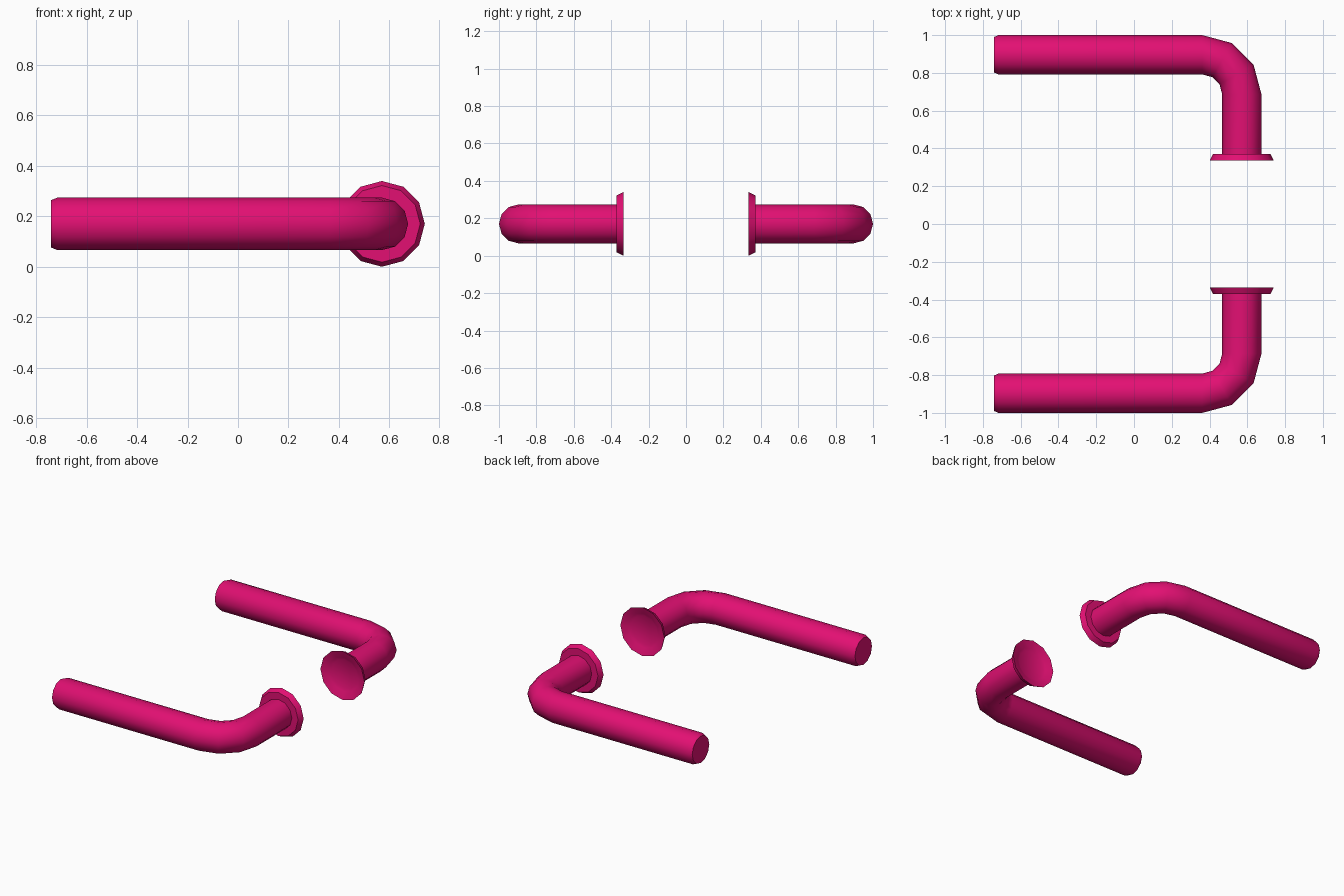
import bpy, bmesh, math
from mathutils import Vector

cube = bpy.data.objects.get("Cube")
if cube:
    bpy.data.objects.remove(cube, do_unlink=True)

pink = bpy.data.materials.new("magenta_pink")
pink.use_nodes = True
colour = (0.76, 0.005, 0.17, 1)
pink.diffuse_color = colour
pink.node_tree.nodes["Principled BSDF"].inputs["Base Color"].default_value = colour

SIDES = 12
HEIGHT = 0.17
STEM_X = 0.571
TUBE_R = 0.104
BEND_R = 0.21
BEND_X = STEM_X - BEND_R
BEND_Y = -0.686


def loft(name, stations, side):
    """Skin rings given as (x, y, heading, radius); side -1 mirrors to the back."""
    bm = bmesh.new()
    rings = []
    for x, y, heading, radius in stations:
        across = Vector((math.sin(heading), -math.cos(heading), 0))
        ring = []
        for i in range(SIDES):
            a = math.tau * i / SIDES
            p = Vector((x, y, HEIGHT)) + radius * (across * math.cos(a) + Vector((0, 0, math.sin(a))))
            ring.append(bm.verts.new((p.x, p.y * side, p.z)))
        rings.append(ring)
    for lower, upper in zip(rings, rings[1:]):
        for i in range(SIDES):
            j = (i + 1) % SIDES
            bm.faces.new((lower[i], lower[j], upper[j], upper[i]))
    bm.faces.new(rings[0])
    bm.faces.new(rings[-1])
    bmesh.ops.recalc_face_normals(bm, faces=bm.faces)
    mesh = bpy.data.meshes.new(name)
    bm.to_mesh(mesh)
    bm.free()
    mesh.materials.append(pink)
    obj = bpy.data.objects.new(name, mesh)
    bpy.context.collection.objects.link(obj)
    bpy.ops.object.select_all(action="DESELECT")
    obj.select_set(True)
    bpy.context.view_layer.objects.active = obj
    bpy.ops.object.shade_smooth_by_angle(angle=math.radians(35))


# Lever: bevelled free end, long grip, three-step bend, short stem
grip_y = BEND_Y - BEND_R
lever = [(-0.741, grip_y, 0, 0.094), (-0.717, grip_y, 0, TUBE_R)]
for step in range(4):
    a = math.radians(30 * step)
    lever.append((BEND_X + BEND_R * math.sin(a), BEND_Y - BEND_R * math.cos(a), a, TUBE_R))
lever.append((STEM_X, -0.362, math.pi / 2, TUBE_R))

# Rose: flared collar with a dished mounting face and recessed centre
rose_profile = [(-0.371, 0.09), (-0.371, 0.152), (-0.335, 0.17), (-0.352, 0.118), (-0.36, 0.1)]
rose = [(STEM_X, y, math.pi / 2, r) for y, r in rose_profile]

for label, side in (("front", 1), ("back", -1)):
    loft(label + "_lever", lever, side)
    loft(label + "_rose", rose, side)
